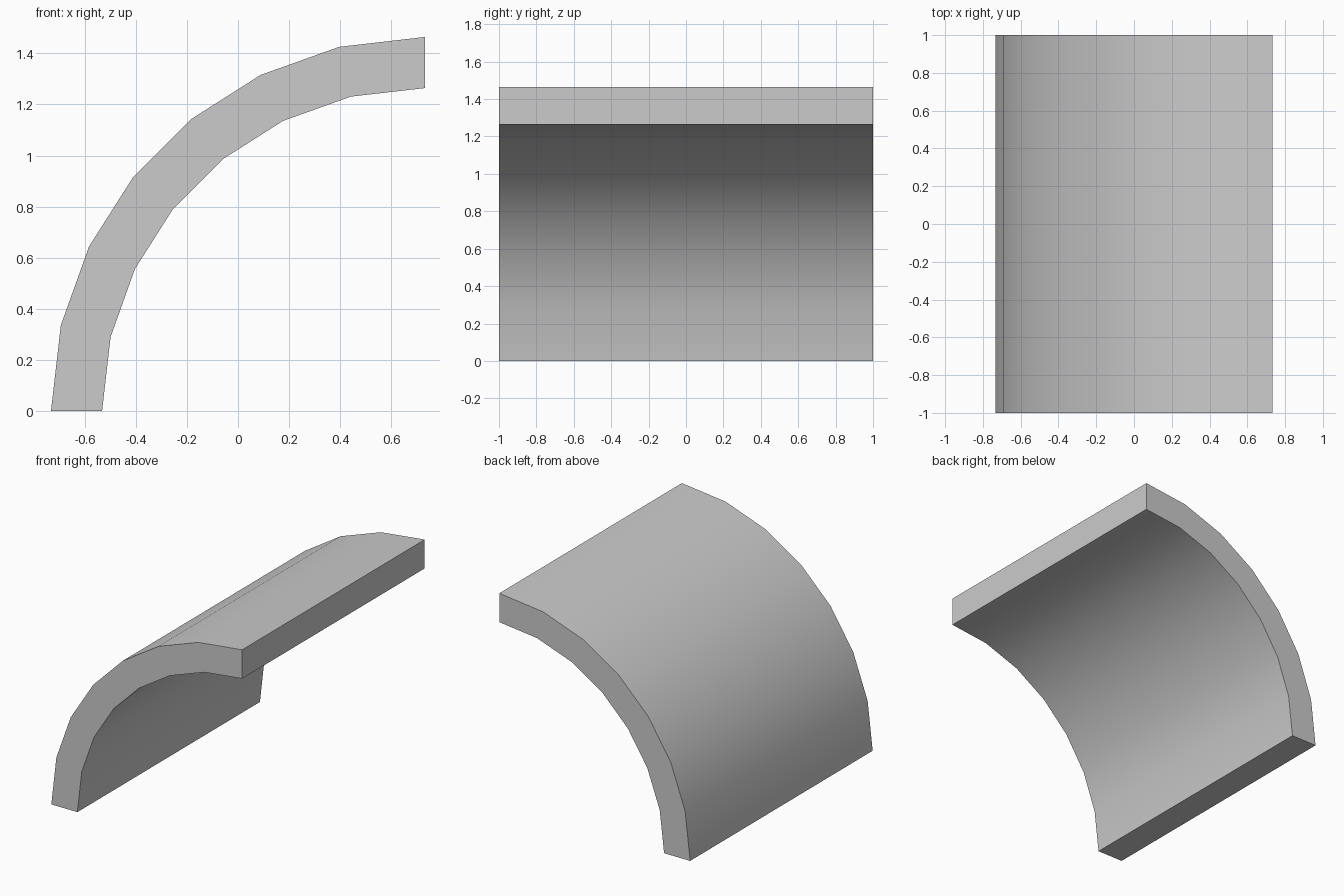
import bpy
import bmesh
from math import radians
from mathutils import Vector
from mathutils.geometry import interpolate_bezier

cube = bpy.data.objects.get("Cube")
if cube:
    bpy.data.objects.remove(cube, do_unlink=True)

OUTER, INNER = 1.464, 1.264
DEPTH = 2.0
SEGMENTS = 7
KAPPA = 0.5523


def quarter_arc(radius):
    """Bezier quarter circle from the foot up to the crown."""
    k = KAPPA * radius
    handles = [(-radius, 0), (-radius, k), (-k, radius), (0, radius)]
    points = interpolate_bezier(*[Vector((x, 0, z)) for x, z in handles], SEGMENTS + 1)
    shift = Vector((OUTER / 2, -DEPTH / 2, 0))
    return [p + shift for p in points]


# Plain grey material
grey = bpy.data.materials.new("light_grey")
grey.use_nodes = True
colour = (0.6, 0.6, 0.6, 1)
grey.diffuse_color = colour
grey.node_tree.nodes["Principled BSDF"].inputs["Base Color"].default_value = colour

# Curved panel: arch profile extruded front to back
bm = bmesh.new()
profile = quarter_arc(OUTER) + quarter_arc(INNER)[::-1]
face = bm.faces.new([bm.verts.new(p) for p in profile])
extruded = bmesh.ops.extrude_face_region(bm, geom=[face], use_keep_orig=True)
back = [v for v in extruded["geom"] if isinstance(v, bmesh.types.BMVert)]
bmesh.ops.translate(bm, verts=back, vec=(0, DEPTH, 0))
bmesh.ops.recalc_face_normals(bm, faces=bm.faces)

mesh = bpy.data.meshes.new("curved_panel")
bm.to_mesh(mesh)
bm.free()
mesh.materials.append(grey)
panel = bpy.data.objects.new("curved_panel", mesh)
bpy.context.collection.objects.link(panel)

# Smooth curved faces with crisp end edges
bpy.ops.object.select_all(action="DESELECT")
panel.select_set(True)
bpy.context.view_layer.objects.active = panel
bpy.ops.object.shade_smooth_by_angle(angle=radians(30))
